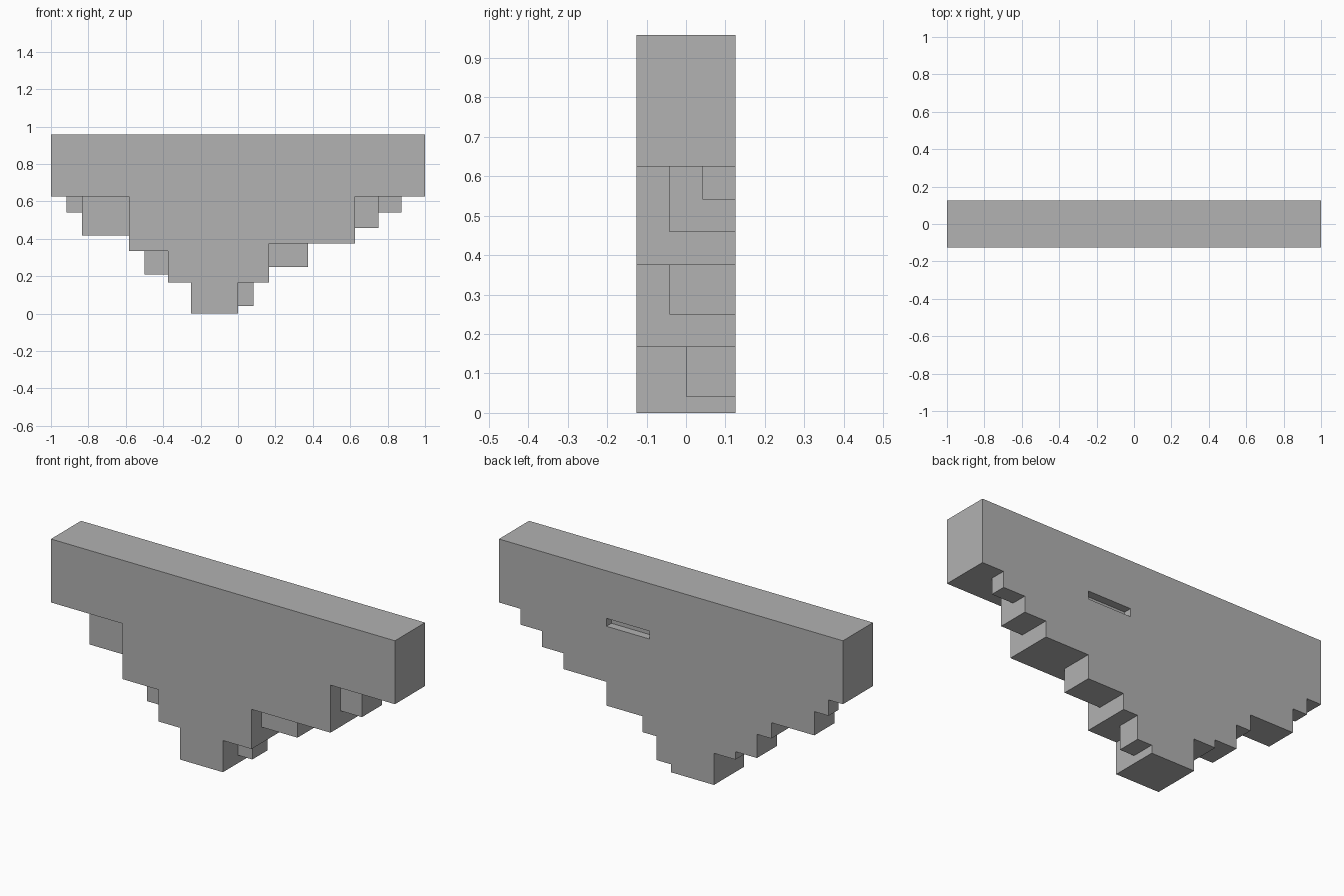
import bpy
import bmesh

cube = bpy.data.objects.get("Cube")
if cube:
    bpy.data.objects.remove(cube, do_unlink=True)

UNIT = 1 / 24          # all parts sit on this block grid
FRONT, BACK = -3, 3

# One stone grey for everything
stone = bpy.data.materials.new("stone_grey")
stone.use_nodes = True
grey = (0.445, 0.445, 0.445, 1)
stone.diffuse_color = grey
stone.node_tree.nodes["Principled BSDF"].inputs["Base Color"].default_value = grey


def extrude_profile(name, points, y0, y1):
    """Extrude an x/z outline from y0 to y1, in grid units."""
    bm = bmesh.new()
    face = bm.faces.new([bm.verts.new((x * UNIT, y0 * UNIT, z * UNIT)) for x, z in points])
    moved = bmesh.ops.extrude_face_region(bm, geom=[face])["geom"]
    bmesh.ops.translate(bm, vec=(0, (y1 - y0) * UNIT, 0),
                        verts=[v for v in moved if isinstance(v, bmesh.types.BMVert)])
    bmesh.ops.recalc_face_normals(bm, faces=bm.faces)
    mesh = bpy.data.meshes.new(name)
    bm.to_mesh(mesh)
    bm.free()
    mesh.materials.append(stone)
    obj = bpy.data.objects.new(name, mesh)
    bpy.context.collection.objects.link(obj)
    return obj


def block(name, x0, x1, z0, z1, y0, y1=BACK):
    return extrude_profile(name, [(x0, z0), (x1, z0), (x1, z1), (x0, z1)], y0, y1)


# Full-depth wall with stepped underside
wall = extrude_profile("stepped_wall", [
    (-24, 23), (-24, 15), (-14, 15), (-14, 8), (-9, 8), (-9, 4), (-6, 4), (-6, 0),
    (0, 0), (0, 4), (4, 4), (4, 9), (15, 9), (15, 15), (24, 15), (24, 23)], FRONT, BACK)

# Shallow slot in the back face
cutter = block("slot_cutter", 3, 9, 16, 17, BACK - 1, BACK + 1)
cutter.hide_render = True
cut = wall.modifiers.new("slot", "BOOLEAN")
cut.operation = "DIFFERENCE"
cut.solver = "EXACT"
cut.object = cutter
bpy.context.view_layer.objects.active = wall
bpy.ops.object.modifier_apply(modifier=cut.name)
bpy.data.objects.remove(cutter, do_unlink=True)

# Hanging blocks under the steps, flush with the back: x range, z range, front y
for name, *size in [
    ("right_outer_block", -22, -20, 13, 15, 1),
    ("right_upper_block", -20, -14, 10, 15, -1),
    ("right_lower_block", -12, -9, 5, 8, -1),
    ("left_foot_block", 0, 2, 1, 4, 0),
    ("left_lower_block", 4, 9, 6, 9, -1),
    ("left_upper_block", 15, 18, 11, 15, -1),
    ("left_outer_block", 18, 21, 13, 15, 1),
]:
    block(name, *size)
